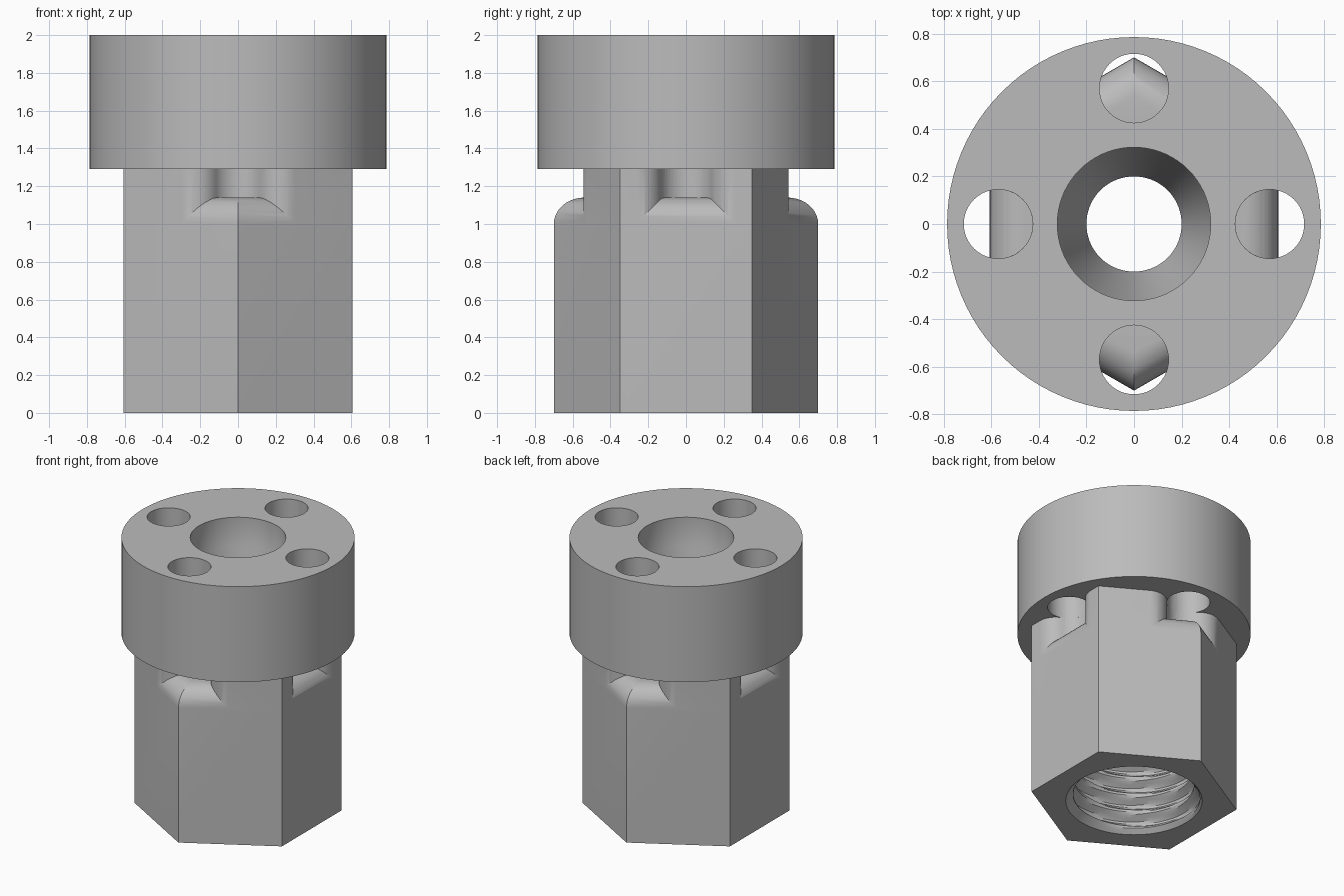
import bpy
from math import sin, cos, pi, radians, degrees, atan2, hypot, sqrt
from mathutils import Vector, Matrix

cube = bpy.data.objects.get("Cube")
if cube:
    bpy.data.objects.remove(cube)

APOTHEM = 0.606                      # hexagon centre to flat
CORNER = APOTHEM / cos(pi / 6)
FILLET = 0.14
HOLE_R, HOLE_AT = 0.145, 0.57
HEAD_Z, TOP_Z = 1.29, 2.0

grey = bpy.data.materials.new("plain grey")
grey.use_nodes = True
grey.diffuse_color = (0.5, 0.5, 0.5, 1)
grey.node_tree.nodes["Principled BSDF"].inputs["Base Color"].default_value = (0.5, 0.5, 0.5, 1)


def loft(name, rings):
    """Closed solid through rings that have equal point counts."""
    n = len(rings[0])
    verts = [p for ring in rings for p in ring]
    faces = [tuple(reversed(range(n))), tuple(range(len(verts) - n, len(verts)))]
    for k in range(len(rings) - 1):
        for i in range(n):
            a, b = k * n + i, k * n + (i + 1) % n
            faces.append((a, b, b + n, a + n))
    mesh = bpy.data.meshes.new(name)
    mesh.from_pydata(verts, [], faces)
    mesh.materials.append(grey)
    obj = bpy.data.objects.new(name, mesh)
    bpy.context.collection.objects.link(obj)
    return obj


def circle(r, z, n=96, centre=(0, 0)):
    return [(centre[0] + r * cos(2 * pi * i / n), centre[1] + r * sin(2 * pi * i / n), z)
            for i in range(n)]


def hexagon(apothem, z):
    r = apothem / cos(pi / 6)
    return [(r * cos(radians(a)), r * sin(radians(a)), z) for a in range(30, 390, 60)]


def boolean(target, other, operation):
    mod = target.modifiers.new("combine", 'BOOLEAN')
    mod.operation, mod.solver, mod.object = operation, 'EXACT', other
    bpy.context.view_layer.objects.active = target
    bpy.ops.object.modifier_apply(modifier=mod.name)
    bpy.data.objects.remove(other)


def arc(c, r, start, end, steps):
    return [Vector((c[0] + r * cos(radians(start + (end - start) * i / steps)),
                    c[1] + r * sin(radians(start + (end - start) * i / steps))))
            for i in range(steps + 1)]


def notch(turn, at_corner):
    """Outline of a bolt clearance: round hole flaring out to the hexagon."""
    tilt = pi / 6 if at_corner else 0
    hole = Vector((0, HOLE_AT))
    normal, along = Vector((sin(tilt), cos(tilt))), Vector((cos(tilt), -sin(tilt)))
    drop = FILLET - (APOTHEM - HOLE_AT * cos(tilt))
    centre = hole - normal * drop + along * sqrt((HOLE_R + FILLET) ** 2 - drop ** 2)
    to_hole = hole - centre
    end = degrees(atan2(to_hole.y, to_hole.x))
    half = arc(centre, FILLET, 90 - degrees(tilt), end, 10)
    half += arc(hole, HOLE_R, end - 180, -90, 8)[1:]
    points = half + [Vector((-p.x, p.y)) for p in reversed(half[:-1])]
    spin = Matrix.Rotation(radians(turn - 90), 2)
    return [spin @ p for p in points]


# Hexagonal body with a rounded shoulder
shoulder = [hexagon(APOTHEM - FILLET * (1 - cos(a)), 1.0 + FILLET * sin(a))
            for a in (i * pi / 20 for i in range(11))]
body = loft("flange_nut", [hexagon(APOTHEM, 0)] + shoulder)

# Collar between shoulder and head, notched below each bolt hole
outline = []
for turn, corner, vertex in ((0, False, 30), (90, True, 150), (180, False, 210), (270, True, 330)):
    outline += notch(turn, corner)
    outline.append(Vector((cos(radians(vertex)), sin(radians(vertex)))) * CORNER)
collar = loft("collar", [[(p.x, p.y, z) for p in outline] for z in (1.0, HEAD_Z)])

# Round head with four bolt holes
head = loft("head", [circle(0.785, HEAD_Z), circle(0.785, TOP_Z)])
for k in range(4):
    spot = (HOLE_AT * cos(k * pi / 2), HOLE_AT * sin(k * pi / 2))
    boolean(head, loft("bolt_hole", [circle(HOLE_R, z, 48, spot) for z in (1.1, 2.1)]), 'DIFFERENCE')

boolean(body, collar, 'UNION')
boolean(body, head, 'UNION')

# Bore: helical thread below, narrow neck, tapered seat and socket above
PITCH, STEPS, SIDES = 0.13, 8, 72


def thread_ring(z):
    ring = []
    for i in range(SIDES):
        t = (z / PITCH - i / SIDES) % 1
        r = 0.405 + 0.055 * min(1, max(0, 1.7 * abs(2 * t - 1) - 0.35))
        r = max(r, 0.46 - max(z, 0))
        ring.append((r * cos(2 * pi * i / SIDES), r * sin(2 * pi * i / SIDES), z))
    return ring


rings = [thread_ring(k * PITCH / STEPS) for k in range(-2, 61)]
rings += [circle(r, z, SIDES) for r, z in
          ((0.2, 0.98), (0.2, 1.5), (0.322, 1.785), (0.322, 2.1))]
boolean(body, loft("bore", rings), 'DIFFERENCE')

# Smooth curves, crisp edges
bpy.ops.object.select_all(action='DESELECT')
body.select_set(True)
bpy.context.view_layer.objects.active = body
bpy.ops.object.shade_smooth_by_angle(angle=radians(28))
